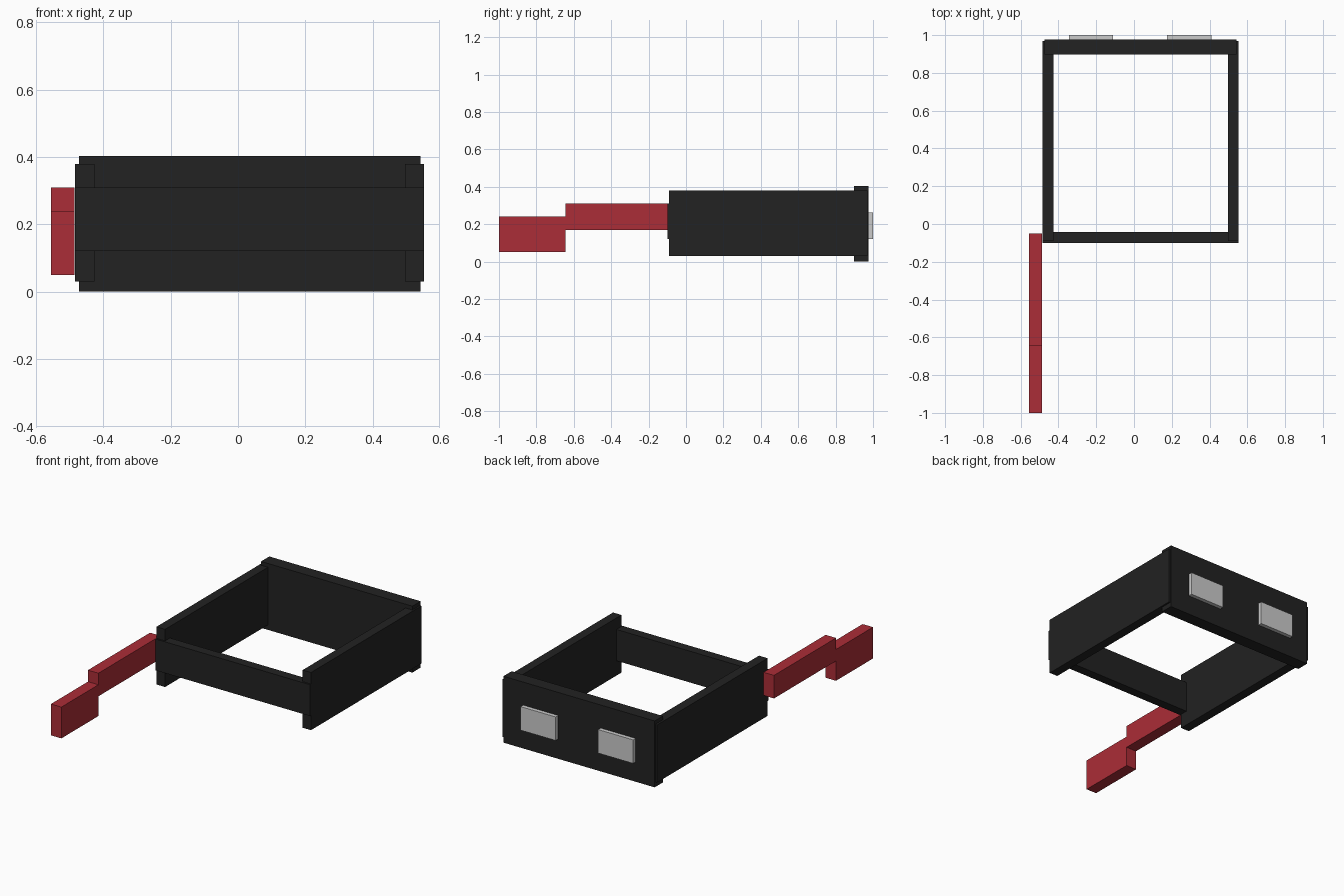
import bpy
import bmesh
from mathutils import Vector

cube = bpy.data.objects.get("Cube")
if cube:
    bpy.data.objects.remove(cube, do_unlink=True)


def make_material(name, rgb):
    mat = bpy.data.materials.new(name)
    mat.use_nodes = True
    color = (*rgb, 1.0)
    mat.diffuse_color = color
    mat.node_tree.nodes["Principled BSDF"].inputs["Base Color"].default_value = color
    return mat


def box(name, x, y, z, mat):
    """Box from its (min, max) extent on each axis."""
    size = Vector((x[1] - x[0], y[1] - y[0], z[1] - z[0]))
    bm = bmesh.new()
    bmesh.ops.create_cube(bm, size=1.0)
    bmesh.ops.scale(bm, vec=size, verts=bm.verts)
    mesh = bpy.data.meshes.new(name)
    bm.to_mesh(mesh)
    bm.free()
    mesh.materials.append(mat)
    obj = bpy.data.objects.new(name, mesh)
    obj.location = (sum(x) / 2, sum(y) / 2, sum(z) / 2)
    bpy.context.collection.objects.link(obj)
    return obj


black = make_material("black", (0.016, 0.016, 0.016))
red = make_material("red", (0.41, 0.026, 0.038))
grey = make_material("light_grey", (0.6, 0.6, 0.6))

# Open rectangular frame
for side, x in (("right", (-0.485, -0.427)), ("left", (0.497, 0.553))):
    box(f"{side}_side_panel", x, (-0.09, 0.97), (0.03, 0.38), black)
box("back_panel", (-0.473, 0.543), (0.897, 0.976), (0.0, 0.403), black)
box("front_rail", (-0.485, 0.553), (-0.1, -0.043), (0.12, 0.31), black)

# Stepped arm reaching forward from the right side
arm_x = (-0.556, -0.486)
box("arm", arm_x, (-0.645, -0.05), (0.17, 0.31), red)
box("arm_grip", arm_x, (-1.0, -0.645), (0.05, 0.24), red)

# Plates on the back
for side, x in (("right", (-0.345, -0.11)), ("left", (0.175, 0.41))):
    box(f"{side}_back_plate", x, (0.976, 1.0), (0.12, 0.263), grey)
